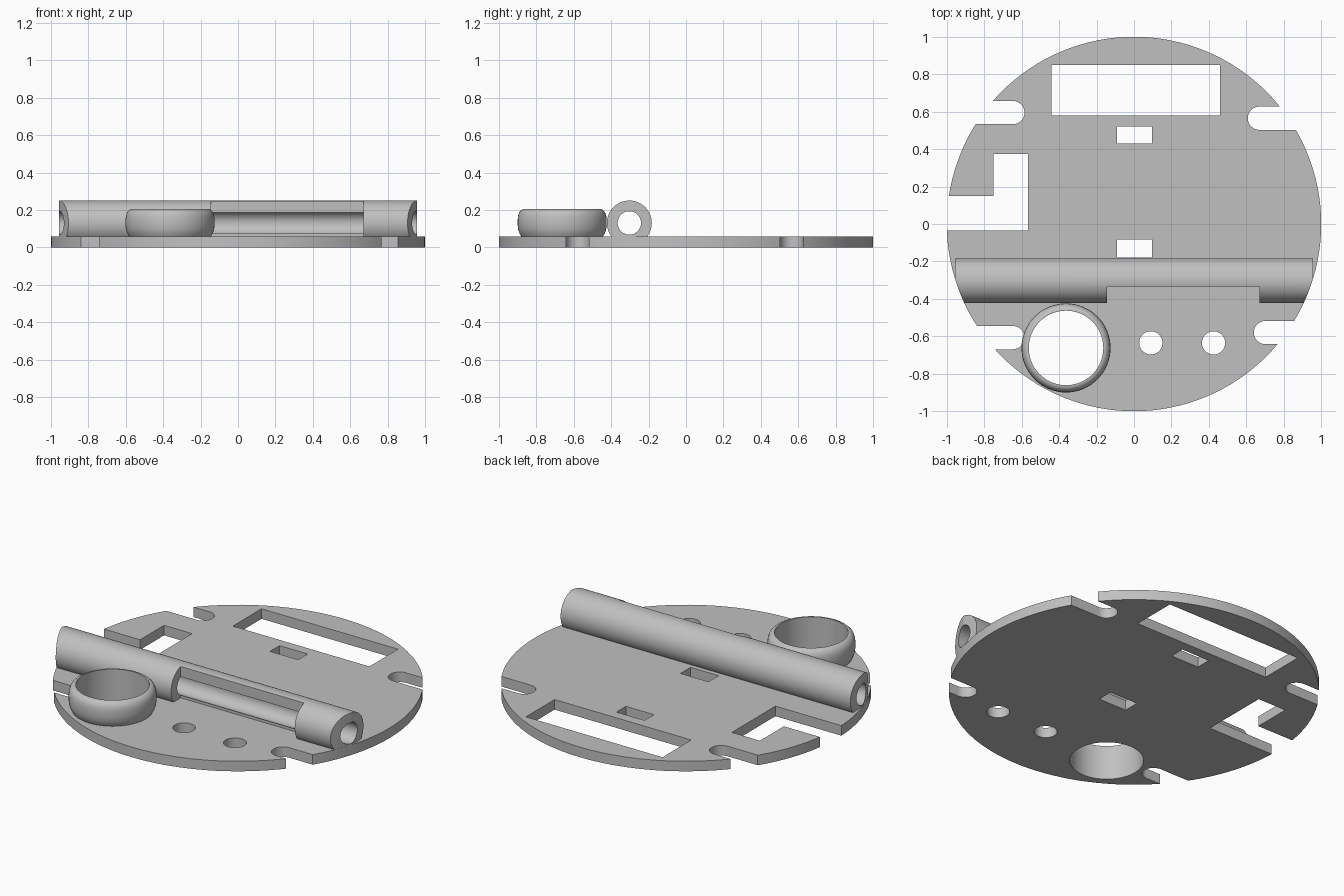
import bpy, bmesh, math
from math import radians

if "Cube" in bpy.data.objects:
    bpy.data.objects.remove(bpy.data.objects["Cube"], do_unlink=True)

grey = bpy.data.materials.new("light_grey")
grey.use_nodes = True
COLOUR = (0.53, 0.53, 0.53, 1)
grey.diffuse_color = COLOUR
grey.node_tree.nodes["Principled BSDF"].inputs["Base Color"].default_value = COLOUR

THICK = 0.06


def box(name, x0, x1, y0, y1, z0=-0.1, z1=0.2):
    bpy.ops.mesh.primitive_cube_add(
        size=1, location=((x0 + x1) / 2, (y0 + y1) / 2, (z0 + z1) / 2))
    ob = bpy.context.object
    ob.name = name
    ob.scale = (x1 - x0, y1 - y0, z1 - z0)
    return ob


def cylinder(name, radius, depth, loc, sides=64, rot=(0, 0, 0)):
    bpy.ops.mesh.primitive_cylinder_add(
        vertices=sides, radius=radius, depth=depth, location=loc, rotation=rot)
    ob = bpy.context.object
    ob.name = name
    return ob


def combine(target, tool, operation="DIFFERENCE"):
    """Apply a boolean and discard the tool object."""
    tool.hide_render = True
    mod = target.modifiers.new("cut", "BOOLEAN")
    mod.operation, mod.object, mod.solver = operation, tool, "EXACT"
    bpy.context.view_layer.objects.active = target
    bpy.ops.object.modifier_apply(modifier=mod.name)
    bpy.data.objects.remove(tool, do_unlink=True)


def finish(ob):
    ob.data.materials.clear()
    ob.data.materials.append(grey)
    bpy.ops.object.select_all(action="DESELECT")
    ob.select_set(True)
    bpy.context.view_layer.objects.active = ob
    bpy.ops.object.shade_smooth_by_angle(angle=radians(30))


# Round base plate
plate = cylinder("base_plate", 1, THICK, (0, 0, THICK / 2), 128)

# Rectangular windows and the stepped side cutout
for x0, x1, y0, y1 in [(-0.44, 0.46, 0.58, 0.85),
                       (-0.09, 0.095, 0.43, 0.52),
                       (-0.09, 0.095, -0.178, -0.083),
                       (-0.75, -0.565, -0.035, 0.375),
                       (-1.2, -0.6, -0.035, 0.15)]:
    combine(plate, box("window_cutter", x0, x1, y0, y1))

# Round-ended slots open to the rim: tip x, centre y
SLOT_R = 0.062
for tip, y in [(-0.585, 0.595), (0.608, 0.565), (-0.585, -0.607), (0.64, -0.58)]:
    side = math.copysign(1, tip)
    cx = tip + side * SLOT_R
    combine(plate, cylinder("slot_end_cutter", SLOT_R, 0.4, (cx, y, 0)))
    x0, x1 = sorted((cx, side * 1.2))
    combine(plate, box("slot_cutter", x0, x1, y - SLOT_R, y + SLOT_R))

# Bolt holes and the hole beneath the ring
RING_X, RING_Y, RING_R = -0.363, -0.662, 0.199
for x, y, r in [(0.09, -0.635, 0.062), (0.425, -0.635, 0.062),
                (RING_X, RING_Y, RING_R)]:
    combine(plate, cylinder("hole_cutter", r, 0.4, (x, y, 0)))
finish(plate)

# Crosswise tube, bored through, opened at the front, trimmed to the plate rim
TUBE_Y, TUBE_Z = -0.303, 0.131
across = (0, radians(90), 0)
tube = cylinder("cross_tube", 0.12, 1.91, (0, TUBE_Y, TUBE_Z), 64, across)
combine(tube, cylinder("bore_cutter", 0.0625, 2.4, (0, TUBE_Y, TUBE_Z), 48, across))
combine(tube, box("opening_cutter", -0.145, 0.67, -0.6, -0.333, -0.1, 0.4))
combine(tube, cylinder("rim_trim", 0.9995, 1, (0, 0, 0), 128), "INTERSECT")
finish(tube)

# Bulging ring holder, turned from a closed profile
profile = [(RING_R, THICK), (0.219, THICK), (0.228, 0.075), (0.235, 0.095),
           (0.238, 0.12), (0.238, 0.15), (0.235, 0.172), (0.228, 0.19),
           (0.217, 0.201), (0.206, 0.206), (RING_R, 0.206)]
bm = bmesh.new()
verts = [bm.verts.new((r, 0, z)) for r, z in profile]
edges = [bm.edges.new((a, b)) for a, b in zip(verts, verts[1:] + verts[:1])]
bmesh.ops.spin(bm, geom=verts + edges, cent=(0, 0, 0), axis=(0, 0, 1),
               angle=math.tau, steps=64)
bmesh.ops.remove_doubles(bm, verts=bm.verts, dist=0.0005)
bmesh.ops.recalc_face_normals(bm, faces=bm.faces)
mesh = bpy.data.meshes.new("ring_holder")
bm.to_mesh(mesh)
bm.free()
ring = bpy.data.objects.new("ring_holder", mesh)
ring.location = (RING_X, RING_Y, 0)
bpy.context.collection.objects.link(ring)
finish(ring)
